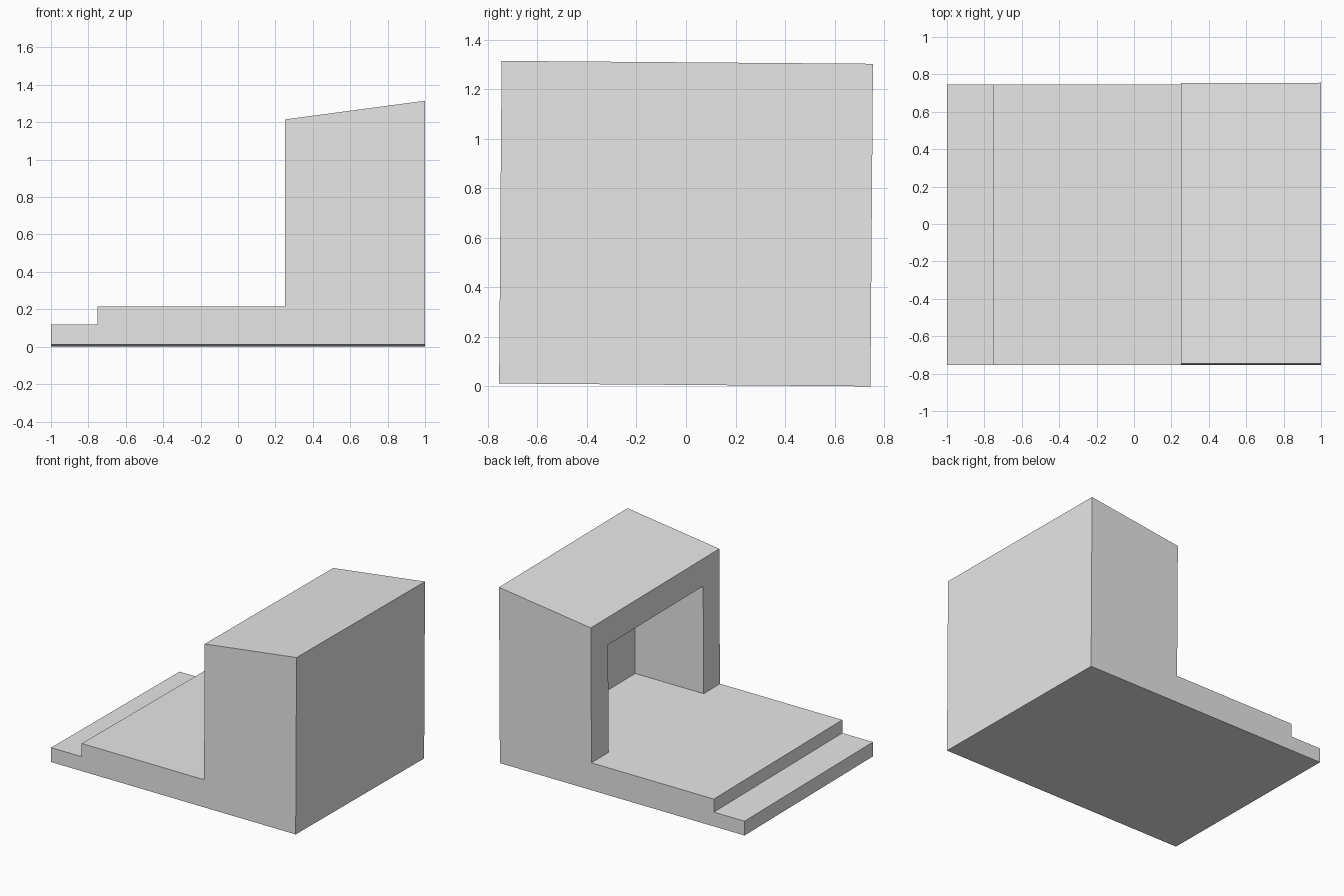
import bpy, bmesh, math
from mathutils import Matrix

cube = bpy.data.objects.get("Cube")
if cube:
    bpy.data.objects.remove(cube, do_unlink=True)

# Single plain grey
grey = bpy.data.materials.new("plain grey")
grey.use_nodes = True
colour = (0.8, 0.8, 0.8, 1)
grey.diffuse_color = colour
grey.node_tree.nodes["Principled BSDF"].inputs["Base Color"].default_value = colour

# The whole model leans back very slightly
lean = Matrix.Translation((0, -0.005, 0.006)) @ Matrix.Rotation(math.radians(-0.45), 4, "X")


def extrude_profile(name, profile, y_front, y_back):
    """Extrude an x-z outline from y_front to y_back."""
    bm = bmesh.new()
    face = bm.faces.new([bm.verts.new((x, y_front, z)) for x, z in profile])
    new = bmesh.ops.extrude_face_region(bm, geom=[face])["geom"]
    moved = [v for v in new if isinstance(v, bmesh.types.BMVert)]
    bmesh.ops.translate(bm, verts=moved, vec=(0, y_back - y_front, 0))
    bmesh.ops.recalc_face_normals(bm, faces=bm.faces)
    mesh = bpy.data.meshes.new(name)
    bm.to_mesh(mesh)
    bm.free()
    mesh.materials.append(grey)
    obj = bpy.data.objects.new(name, mesh)
    bpy.context.collection.objects.link(obj)
    obj.matrix_world = lean
    return obj


# Stepped base and tall block with a sloping roof, as one body
body = extrude_profile("stepped_shelter", [
    (-1, 0), (1, 0), (1, 1.303), (0.25, 1.203),
    (0.25, 0.203), (-0.75, 0.203), (-0.75, 0.106), (-1, 0.106),
], -0.75, 0.75)

# Recess cut into the open side, level with the floor
cutter = extrude_profile("recess_cutter", [
    (0.1, 0.203), (0.81, 0.203), (0.81, 1.0), (0.1, 1.0),
], -0.56, 0.55)
cutter.hide_render = True

cut = body.modifiers.new("recess", "BOOLEAN")
cut.operation = "DIFFERENCE"
cut.solver = "EXACT"
cut.object = cutter

# Bake the cut and drop the cutter
bpy.context.view_layer.objects.active = body
body.select_set(True)
bpy.ops.object.modifier_apply(modifier=cut.name)
bpy.data.objects.remove(cutter, do_unlink=True)
